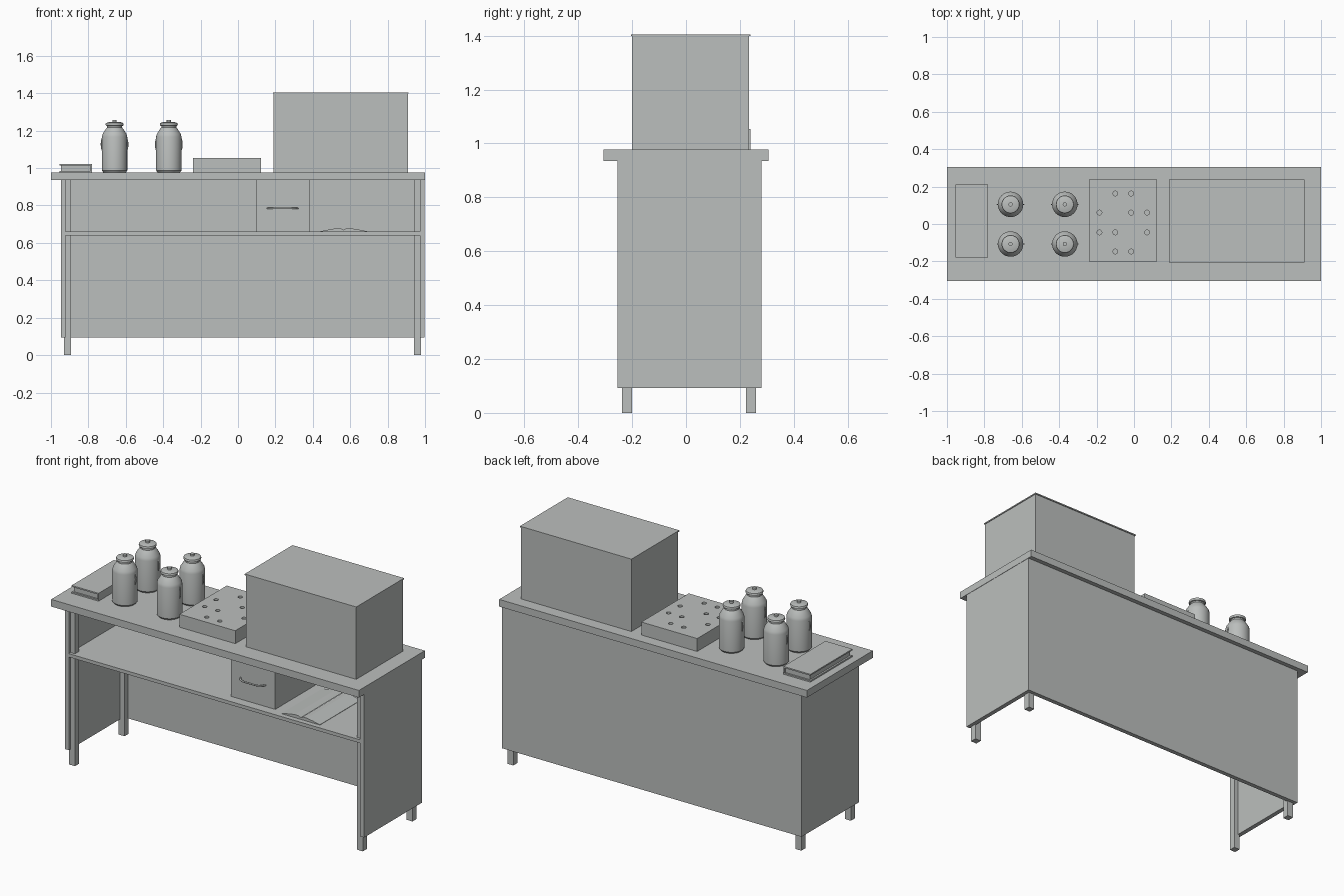
import bpy
import bmesh
import math
from mathutils import Matrix

cube = bpy.data.objects.get("Cube")
if cube:
    bpy.data.objects.remove(cube, do_unlink=True)

grey = bpy.data.materials.new("plain_grey")
grey.use_nodes = True
GREY = (0.5, 0.52, 0.51, 1)
grey.diffuse_color = GREY
grey.node_tree.nodes["Principled BSDF"].inputs["Base Color"].default_value = GREY


def finish(name, bm):
    """Turn a bmesh into a named, coloured object."""
    bmesh.ops.recalc_face_normals(bm, faces=bm.faces)
    mesh = bpy.data.meshes.new(name)
    bm.to_mesh(mesh)
    bm.free()
    mesh.materials.append(grey)
    obj = bpy.data.objects.new(name, mesh)
    bpy.context.collection.objects.link(obj)
    return obj


def box(name, x, y, z):
    """Box from (low, high) ranges on each axis."""
    bm = bmesh.new()
    ranges = (x, y, z)
    centre = [(a + b) / 2 for a, b in ranges]
    size = [b - a for a, b in ranges]
    bmesh.ops.create_cube(bm, size=1, matrix=Matrix.Translation(centre) @ Matrix.Diagonal((*size, 1)))
    return finish(name, bm)


def smooth(obj):
    bpy.ops.object.select_all(action="DESELECT")
    obj.select_set(True)
    bpy.context.view_layer.objects.active = obj
    bpy.ops.object.shade_smooth_by_angle(angle=math.radians(30))


def lathe(name, profile, location, steps=32):
    """Revolve a radius/height profile about the z axis."""
    bm = bmesh.new()
    verts = [bm.verts.new((r, 0, z)) for r, z in profile]
    edges = [bm.edges.new(pair) for pair in zip(verts, verts[1:])]
    bmesh.ops.spin(bm, geom=verts + edges, cent=(0, 0, 0), axis=(0, 0, 1),
                   angle=math.tau, steps=steps)
    bmesh.ops.remove_doubles(bm, verts=bm.verts, dist=0.0001)
    obj = finish(name, bm)
    obj.location = location
    smooth(obj)
    return obj


def rod(name, points, radius):
    """Round rod along a smooth path."""
    curve = bpy.data.curves.new(name, "CURVE")
    curve.dimensions = "3D"
    curve.bevel_depth = radius
    curve.bevel_resolution = 2
    curve.use_fill_caps = True
    spline = curve.splines.new("BEZIER")
    spline.bezier_points.add(len(points) - 1)
    for bp, co in zip(spline.bezier_points, points):
        bp.co = co
        bp.handle_left_type = bp.handle_right_type = "AUTO"
    curve.materials.append(grey)
    obj = bpy.data.objects.new(name, curve)
    bpy.context.collection.objects.link(obj)
    return obj


# Table: top, side and back panels, shelf, legs
TOP = 0.977
UNDER = 0.935
SHELF = 0.66
LEFT, RIGHT = -0.947, 0.998
THICK = 0.026
FRONT, BACK = -0.255, 0.28
box("worktop", (-1, 1), (-0.306, 0.306), (UNDER, TOP))
box("right_panel", (LEFT, LEFT + THICK), (FRONT, BACK), (0.093, UNDER))
box("left_panel", (RIGHT - THICK, RIGHT), (FRONT, BACK), (0.093, UNDER))
box("back_panel", (LEFT + THICK, RIGHT - THICK), (BACK - THICK, BACK), (0.093, UNDER))
box("shelf", (LEFT + THICK, RIGHT - THICK), (FRONT, BACK - THICK), (SHELF - 0.02, SHELF))
for side, x in (("right", -0.931), ("left", 0.94)):
    for end, y in (("front", -0.238), ("back", 0.222)):
        box(f"{end}_{side}_leg", (x, x + 0.038), (y, y + 0.038), (0, UNDER))

# Drawer with bowed handle
box("drawer", (0.096, 0.382), (-0.2, BACK - THICK), (SHELF, UNDER))
rod("drawer_handle", [(0.157, -0.198, 0.785), (0.175, -0.222, 0.785),
                      (0.238, -0.23, 0.785), (0.301, -0.222, 0.785),
                      (0.319, -0.198, 0.785)], 0.005)

# Open book on the shelf, arched pages extruded front to back
half = [(0.125, 0.002), (0.08, 0.011), (0.04, 0.018), (0.015, 0.018)]
outline = [(-x, z) for x, z in half] + [(0, 0.01)] + half[::-1] + [(0.125, 0), (-0.125, 0)]
bm = bmesh.new()
page = bm.faces.new([bm.verts.new((0.565 + x, -0.225, SHELF + z)) for x, z in outline])
sweep = bmesh.ops.extrude_face_region(bm, geom=[page], use_keep_orig=True)
bmesh.ops.translate(bm, vec=(0, 0.38, 0),
                    verts=[g for g in sweep["geom"] if isinstance(g, bmesh.types.BMVert)])
finish("open_book", bm)

# Large case with thin lid
box("case_body", (0.191, 0.908), (-0.2, 0.234), (TOP, 1.398))
box("case_lid", (0.187, 0.912), (-0.205, 0.239), (1.398, 1.405))

# Perforated block: round holes cut in its top
block = box("perforated_block", (-0.24, 0.123), (-0.201, 0.239), (TOP, 1.053))
columns = (-0.185, -0.1, -0.015, 0.07)
rows = {0.163: (1, 2), 0.061: (0, 2, 3), -0.045: (0, 1, 3), -0.147: (1, 2)}
bm = bmesh.new()
for y, picks in rows.items():
    for i in picks:
        bmesh.ops.create_cone(bm, cap_ends=True, segments=16, radius1=0.013, radius2=0.013,
                              depth=0.06, matrix=Matrix.Translation((columns[i], y, 1.05)))
cutter = finish("hole_cutter", bm)
cutter.hide_render = True
cut = block.modifiers.new("holes", "BOOLEAN")
cut.operation = "DIFFERENCE"
cut.solver = "EXACT"
cut.object = cutter
bpy.context.view_layer.update()
drilled = bpy.data.meshes.new_from_object(
    block.evaluated_get(bpy.context.evaluated_depsgraph_get()))
block.modifiers.clear()
block.data = drilled
bpy.data.objects.remove(cutter, do_unlink=True)

# Closed book: two covers, spine and recessed pages
bx, by = (-0.955, -0.78), (-0.18, 0.21)
box("book_lower_cover", bx, by, (TOP, TOP + 0.008))
box("book_upper_cover", bx, by, (1.015, 1.023))
box("book_spine", (-0.788, -0.78), by, (TOP + 0.008, 1.015))
box("book_pages", (-0.945, -0.788), (-0.17, 0.2), (TOP + 0.008, 1.015))

# Four lidded cans with side handles
can_profile = [(0, 0), (0.06, 0), (0.068, 0.01), (0.068, 0.19), (0.064, 0.205),
               (0.047, 0.232), (0.04, 0.24), (0.04, 0.248), (0.046, 0.25),
               (0.048, 0.257), (0.046, 0.264), (0.03, 0.269), (0.011, 0.27),
               (0.011, 0.281), (0, 0.281)]
for x in (-0.66, -0.37):
    for y in (-0.107, 0.105):
        lathe("can", can_profile, (x, y, TOP), 32)
        for s in (-1, 1):
            grip = rod("can_handle", [(s * 0.065, 0, 0.185), (s * 0.07, 0, 0.165),
                                      (s * 0.07, 0, 0.135), (s * 0.065, 0, 0.115)], 0.003)
            grip.location = (x, y, TOP)
